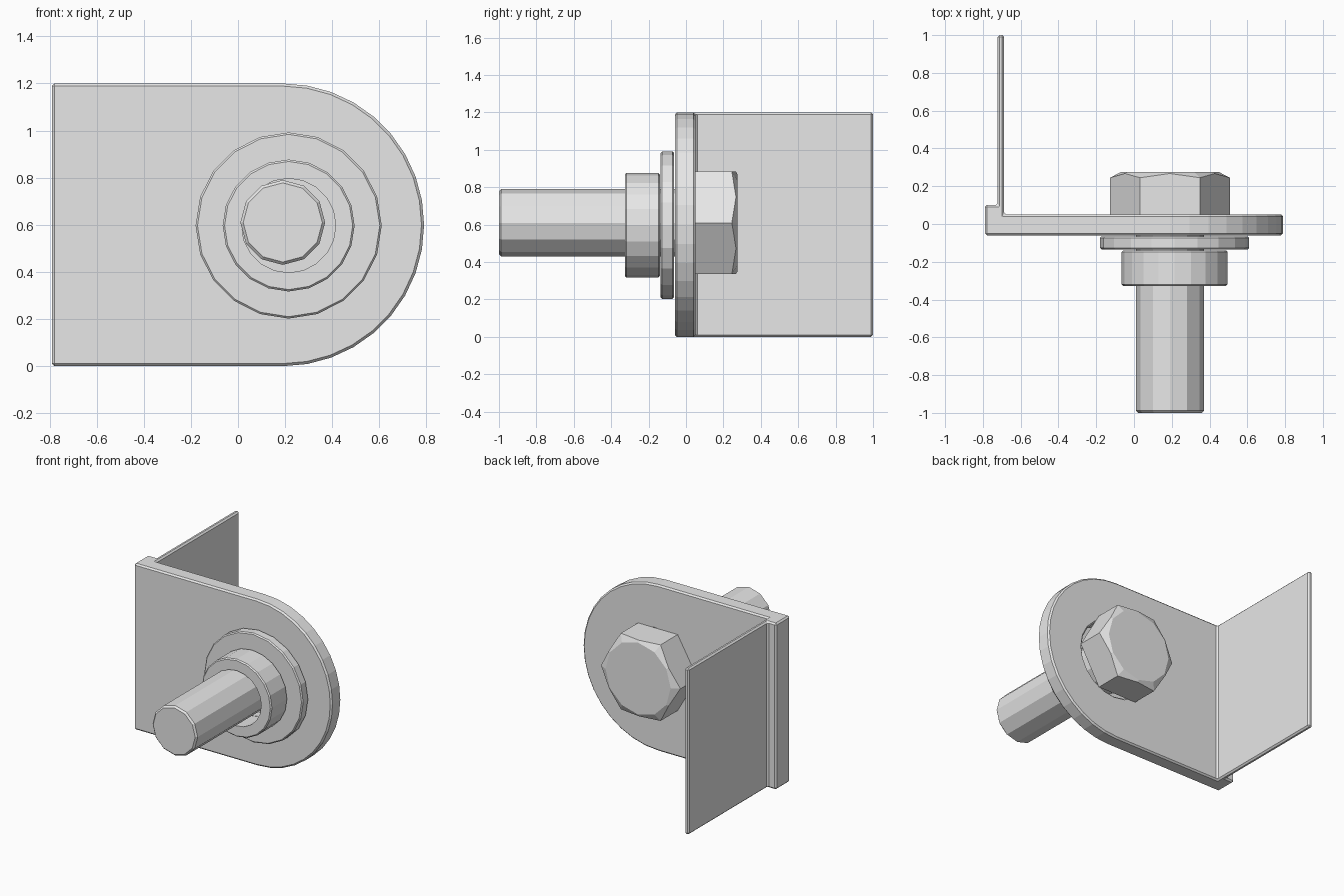
import bpy, bmesh, math

if "Cube" in bpy.data.objects:
    bpy.data.objects.remove(bpy.data.objects["Cube"])

steel = bpy.data.materials.new("light_grey_steel")
steel.diffuse_color = (0.8, 0.8, 0.8, 1)
steel.use_nodes = True
steel.node_tree.nodes["Principled BSDF"].inputs["Base Color"].default_value = steel.diffuse_color


def finish(name, bm):
    bmesh.ops.recalc_face_normals(bm, faces=bm.faces)
    me = bpy.data.meshes.new(name)
    bm.to_mesh(me)
    bm.free()
    me.materials.append(steel)
    ob = bpy.data.objects.new(name, me)
    bpy.context.collection.objects.link(ob)
    return ob


def prism(name, pts, vec):
    """Extrude a closed outline of 3D points along vec."""
    bm = bmesh.new()
    f = bm.faces.new([bm.verts.new(p) for p in pts])
    ext = bmesh.ops.extrude_face_region(bm, geom=[f])
    bmesh.ops.translate(bm, vec=vec, verts=[v for v in ext["geom"] if isinstance(v, bmesh.types.BMVert)])
    return finish(name, bm)


def lathe(name, profile, n, cx, cz, tube=False):
    """Turn (radius, y) points round a y axis; capped solid or closed tube."""
    bm = bmesh.new()
    rings = []
    for r, y in profile:
        rings.append([bm.verts.new((cx + r * math.cos(2 * math.pi * i / n), y,
                                    cz + r * math.sin(2 * math.pi * i / n))) for i in range(n)])
    pairs = list(zip(rings, rings[1:]))
    if tube:
        pairs.append((rings[-1], rings[0]))
    else:
        bm.faces.new(rings[0])
        bm.faces.new(rings[-1])
    for a, b in pairs:
        for i in range(n):
            j = (i + 1) % n
            bm.faces.new((a[i], a[j], b[j], b[i]))
    return finish(name, bm)


def boolean(ob, cutter, op):
    m = ob.modifiers.new(op.lower(), 'BOOLEAN')
    m.operation, m.object, m.solver = op, cutter, 'EXACT'
    cutter.hide_render = True
    bpy.context.view_layer.objects.active = ob
    bpy.ops.object.modifier_apply(modifier=m.name)
    bpy.data.objects.remove(cutter)


def ring(name, r_in, r_out, y0, y1, n, cx, cz, c=0.008):
    return lathe(name, [(r_in, y0), (r_out - c, y0), (r_out, y0 + c),
                        (r_out, y1 - c), (r_out - c, y1), (r_in, y1)], n, cx, cz, True)


# bracket: angled profile with back lip, trimmed to a rounded end, bolt hole cut through
profile = [(-0.79, -0.06), (0.9, -0.06), (0.9, 0.05), (-0.687, 0.05),
           (-0.687, 1.0), (-0.722, 1.0), (-0.722, 0.1), (-0.79, 0.1)]
bracket = prism("bracket", [(x, y, 0) for x, y in profile], (0, 0, 1.2))
outline = [(-1, -0.5), (0.19, -0.5)]
outline = [(-1.0, -2, 1.5), (-1.0, -2, -0.3), (0.19, -2, -0.3)]
N = 18
outline = [(-1.0, -2, 1.2), (-1.0, -2, 0.0)]
for i in range(N + 1):
    a = -math.pi / 2 + math.pi * i / N
    outline.append((0.19 + 0.6 * math.cos(a), -2, 0.6 + 0.6 * math.sin(a)))
boolean(bracket, prism("trim_cutter", outline, (0, 4, 0)), 'INTERSECT')
boolean(bracket, lathe("hole_cutter", [(0.28, -0.5), (0.28, 0.5)], 20, 0.215, 0.597), 'DIFFERENCE')
bev = bracket.modifiers.new("edge_bevel", 'BEVEL')
bev.width, bev.segments = 0.011, 1
bev.limit_method, bev.angle_limit = 'ANGLE', math.radians(40)

# washer and bushing, set slightly off the bolt axis
ring("washer", 0.2, 0.395, -0.135, -0.065, 20, 0.215, 0.597)
ring("bushing", 0.2, 0.28, -0.327, -0.14, 20, 0.215, 0.597)

# bolt shank with chamfered tip
lathe("bolt_shank", [(0.168, -1.0), (0.18, -0.988), (0.18, 0.06)], 12, 0.19, 0.61)

# hex head, corners trimmed by a shallow cone
head = lathe("bolt_head", [(0.317, 0.05), (0.317, 0.35)], 6, 0.19, 0.61)
boolean(head, lathe("cone_cutter", [(0.725, 0.03), (0.26, 0.275)], 12, 0.19, 0.61), 'INTERSECT')
